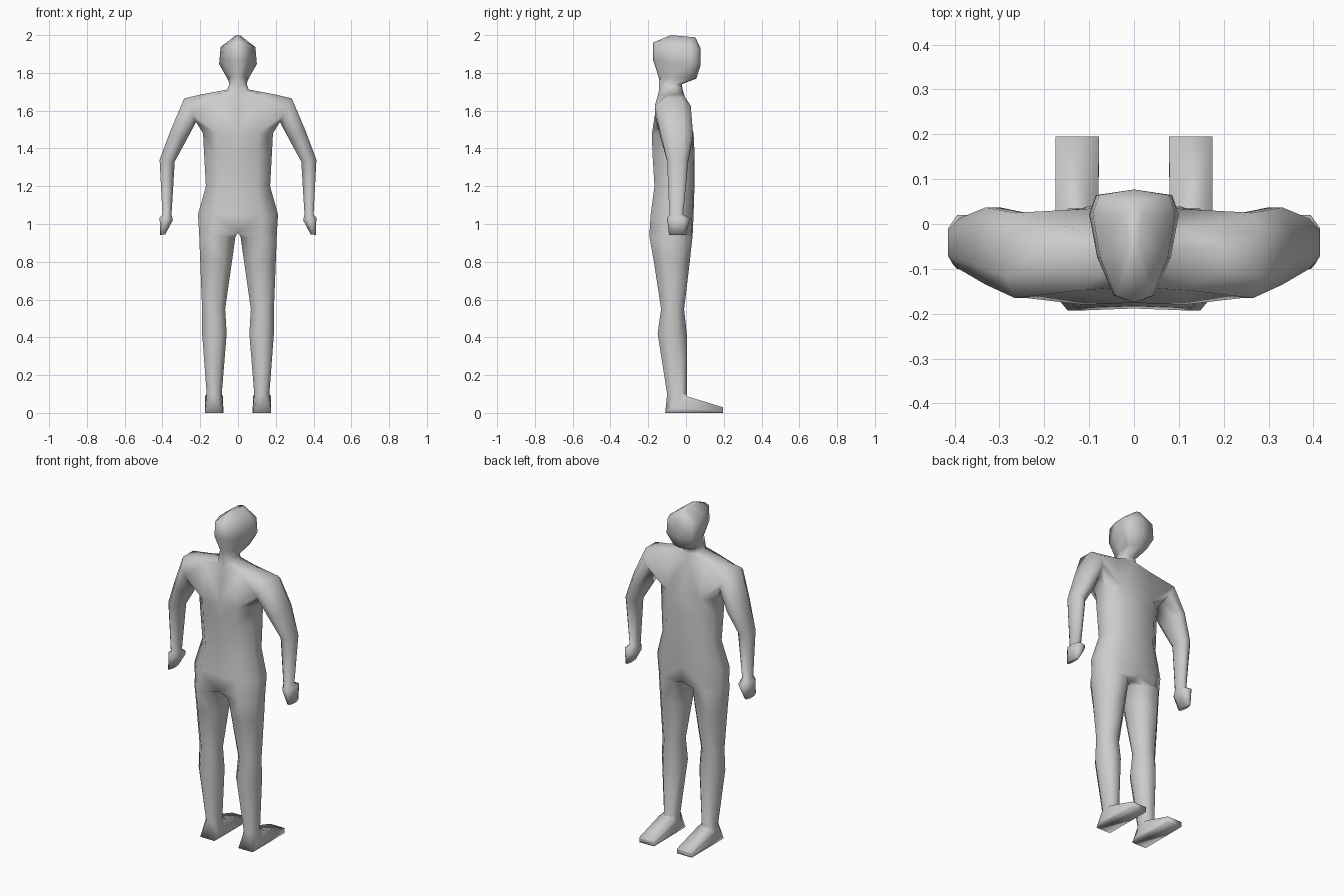
import bpy, bmesh

if "Cube" in bpy.data.objects:
    bpy.data.objects.remove(bpy.data.objects["Cube"])

# Eight-point cross-sections as (x, depth) fractions
SHAPES = {
    "foot": [(0, 0), (1, 0), (1, .3), (1, .7), (1, 1), (0, 1), (0, .7), (0, .3)],
    "leg": [(.25, .04), (.7, 0), (1, .3), (1, .7), (.7, 1), (.25, .96), (0, .7), (0, .3)],
    "torso": [(0, .02), (.6, 0), (1, .33), (1, .7), (.6, .97), (0, 1), (0, .7), (0, .3)],
    "head": [(0, 0), (.45, .06), (.82, .4), (1, .78), (.85, .95), (0, 1), (0, .7), (0, .3)],
}
ARM = [(.3, 0), (0, .25), (0, .75), (.3, 1), (.7, 1), (1, .75), (1, .25), (.7, 0)]

# Half body from toe to crown: shape, z at -y side, z at +y side, x inner, x outer, y min, y max
BODY = [
    ("foot", 0, .03, .078, .175, .195, .195),
    ("foot", 0, .088, .08, .175, -.11, .005),
    ("leg", .1, .1, .086, .166, -.10, .004),
    ("leg", .42, .42, .06, .19, -.15, .004),
    ("leg", .55, .55, .068, .19, -.132, -.01),
    ("leg", .8, .8, .032, .2, -.17, .02),
    ("leg", .93, .93, .014, .205, -.193, .034),
    ("torso", .955, .955, 0, .206, -.193, .036),
    ("torso", 1.05, 1.05, 0, .212, -.187, .04),
    ("torso", 1.2, 1.2, 0, .17, -.167, .045),
    ("torso", 1.38, 1.38, 0, .18, -.178, .045),
    ("torso", 1.48, 1.48, 0, .185, -.18, .04),
    ("torso", 1.685, 1.685, 0, .2, -.148, -.01),
    ("torso", 1.712, 1.712, 0, .056, -.142, -.018),
    ("torso", 1.75, 1.74, 0, .045, -.142, -.022),
    ("head", 1.785, 1.77, 0, .058, -.147, .055),
    ("head", 1.87, 1.84, 0, .1, -.175, .077),
    ("head", 1.96, 1.93, 0, .092, -.175, .077),
    ("head", 2.0, 1.988, 0, .02, -.08, .05),
]
SHOULDER = 11      # arm socket lies between this ring and the next

# Arm from shoulder to fingertips: inner x, z, outer x, z, y min, y max
ARM_RINGS = [
    (.222, 1.54, .285, 1.665, -.165, .025),
    (.275, 1.44, .355, 1.5, -.135, .037),
    (.335, 1.33, .415, 1.34, -.1, .012),
    (.352, 1.05, .4, 1.05, -.088, -.015),
    (.345, 1.02, .415, 1.035, -.1, .02),
    (.385, .945, .412, .942, -.09, 0),
]


def lerp(a, b, t):
    return a + (b - a) * t


def bridge(bm, a, b, skip=()):
    for i in range(8):
        if i not in skip:
            j = (i + 1) % 8
            bm.faces.new((a[i], a[j], b[j], b[i]))


bm = bmesh.new()

# Foot, leg, torso and head
rings = [[bm.verts.new((lerp(xi, xo, u), lerp(y0, y1, v), lerp(z0, z1, v)))
          for u, v in SHAPES[s]] for s, z0, z1, xi, xo, y0, y1 in BODY]
for k in range(len(rings) - 1):
    bridge(bm, rings[k], rings[k + 1], (1, 2, 3) if k == SHOULDER else ())
bm.faces.new(rings[0])
bm.faces.new(rings[-1])

# Arm grown out of the socket
prev = rings[SHOULDER][1:5] + rings[SHOULDER + 1][4:0:-1]
for xi, zi, xo, zo, y0, y1 in ARM_RINGS:
    ring = [bm.verts.new((lerp(xi, xo, t), lerp(y0, y1, v), lerp(zi, zo, t))) for t, v in ARM]
    bridge(bm, prev, ring)
    prev = ring
bm.faces.new(prev)

# Open the centre plane so the halves join
bmesh.ops.recalc_face_normals(bm, faces=bm.faces)
inner = [f for f in bm.faces if all(abs(v.co.x) < 1e-5 for v in f.verts)]
bmesh.ops.delete(bm, geom=inner, context='FACES')
for f in bm.faces:
    f.smooth = True

mesh = bpy.data.meshes.new("human_figure")
bm.to_mesh(mesh)
bm.free()
body = bpy.data.objects.new("human_figure", mesh)
bpy.context.collection.objects.link(body)
mirror = body.modifiers.new("mirror", 'MIRROR')
mirror.use_clip = True
